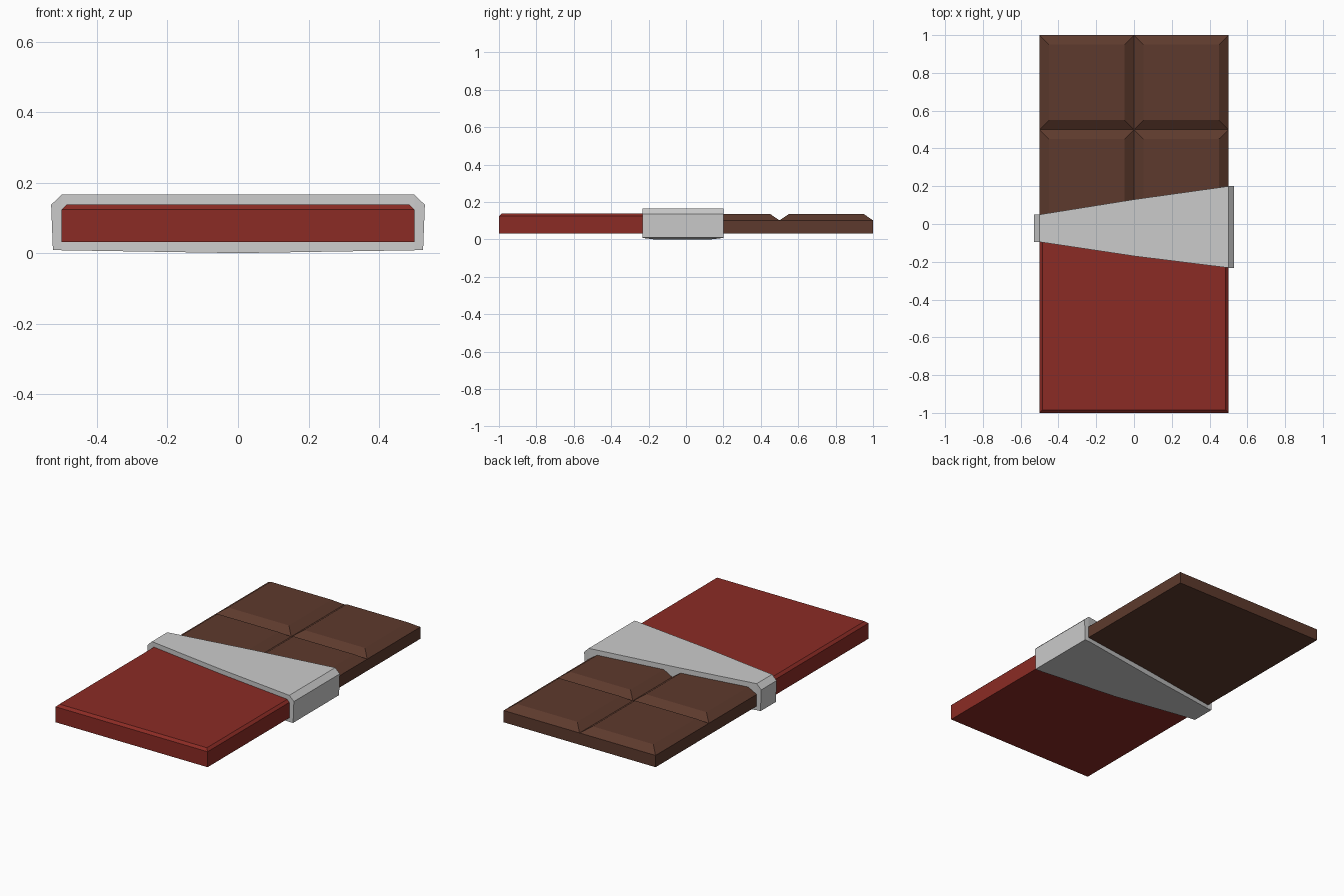
import bpy
import bmesh

if "Cube" in bpy.data.objects:
    bpy.data.objects.remove(bpy.data.objects["Cube"])


def finish(bm, name, color=None):
    bmesh.ops.remove_doubles(bm, verts=bm.verts, dist=1e-5)
    bmesh.ops.recalc_face_normals(bm, faces=bm.faces)
    mesh = bpy.data.meshes.new(name)
    bm.to_mesh(mesh)
    bm.free()
    obj = bpy.data.objects.new(name, mesh)
    bpy.context.collection.objects.link(obj)
    if color:
        mat = bpy.data.materials.new(name + "_material")
        mat.diffuse_color = (*color, 1)
        mat.use_nodes = True
        mat.node_tree.nodes["Principled BSDF"].inputs["Base Color"].default_value = mat.diffuse_color
        mesh.materials.append(mat)
    return obj


def rect(bm, x0, x1, y0, y1, z):
    return [bm.verts.new(p) for p in ((x0, y0, z), (x1, y0, z), (x1, y1, z), (x0, y1, z))]


def bridge(bm, low, high):
    for i in range(4):
        j = (i + 1) % 4
        bm.faces.new((low[i], low[j], high[j], high[i]))


Z0 = 0.032

# Chocolate: moulded squares with sloped edges on a flat slab
bm = bmesh.new()
W, H, SLOPE = 0.5, 0.5, 0.05
for x in (-0.5, 0.0):
    for y in (0.0, 0.5):
        base = rect(bm, x, x + W, y, y + H, 0.102)
        top = rect(bm, x + SLOPE, x + W - SLOPE, y + SLOPE, y + H - SLOPE, 0.136)
        bridge(bm, base, top)
        bm.faces.new(top)
low = rect(bm, -0.5, 0.5, 0, 1, Z0)
bridge(bm, low, rect(bm, -0.5, 0.5, 0, 1, 0.102))
bm.faces.new(low[::-1])
finish(bm, "chocolate_squares", (0.11, 0.042, 0.026))

# Paper wrapper: slab with a chamfered top rim
bm = bmesh.new()
low = rect(bm, -0.5, 0.5, -1, 0, Z0)
mid = rect(bm, -0.5, 0.5, -1, 0, 0.124)
top = rect(bm, -0.485, 0.485, -0.985, 0, 0.138)
bridge(bm, low, mid)
bridge(bm, mid, top)
bm.faces.new(low[::-1])
bm.faces.new(top)
finish(bm, "paper_wrapper", (0.26, 0.024, 0.018))

# Foil band: columns across the bar (x top, z top, x bottom, z bottom, y front, y back)
columns = [
    (-0.53, 0.137, -0.525, 0.009, -0.095, 0.05),
    (-0.50, 0.166, -0.50, 0.008, -0.095, 0.05),
    (0.00, 0.166, 0.00, 0.0, -0.17, 0.13),
    (0.50, 0.166, 0.50, 0.008, -0.232, 0.20),
    (0.53, 0.137, 0.525, 0.009, -0.232, 0.20),
]
bm = bmesh.new()
rings = []
for xt, zt, xb, zb, yf, yb in columns:
    rings.append([bm.verts.new(p) for p in
                  ((xb, yf, zb), (xb, yb, zb), (xt, yb, zt), (xt, yf, zt))])
for a, b in zip(rings, rings[1:]):
    bridge(bm, a, b)
bm.faces.new(rings[0])
bm.faces.new(rings[-1])
finish(bm, "foil_band")
